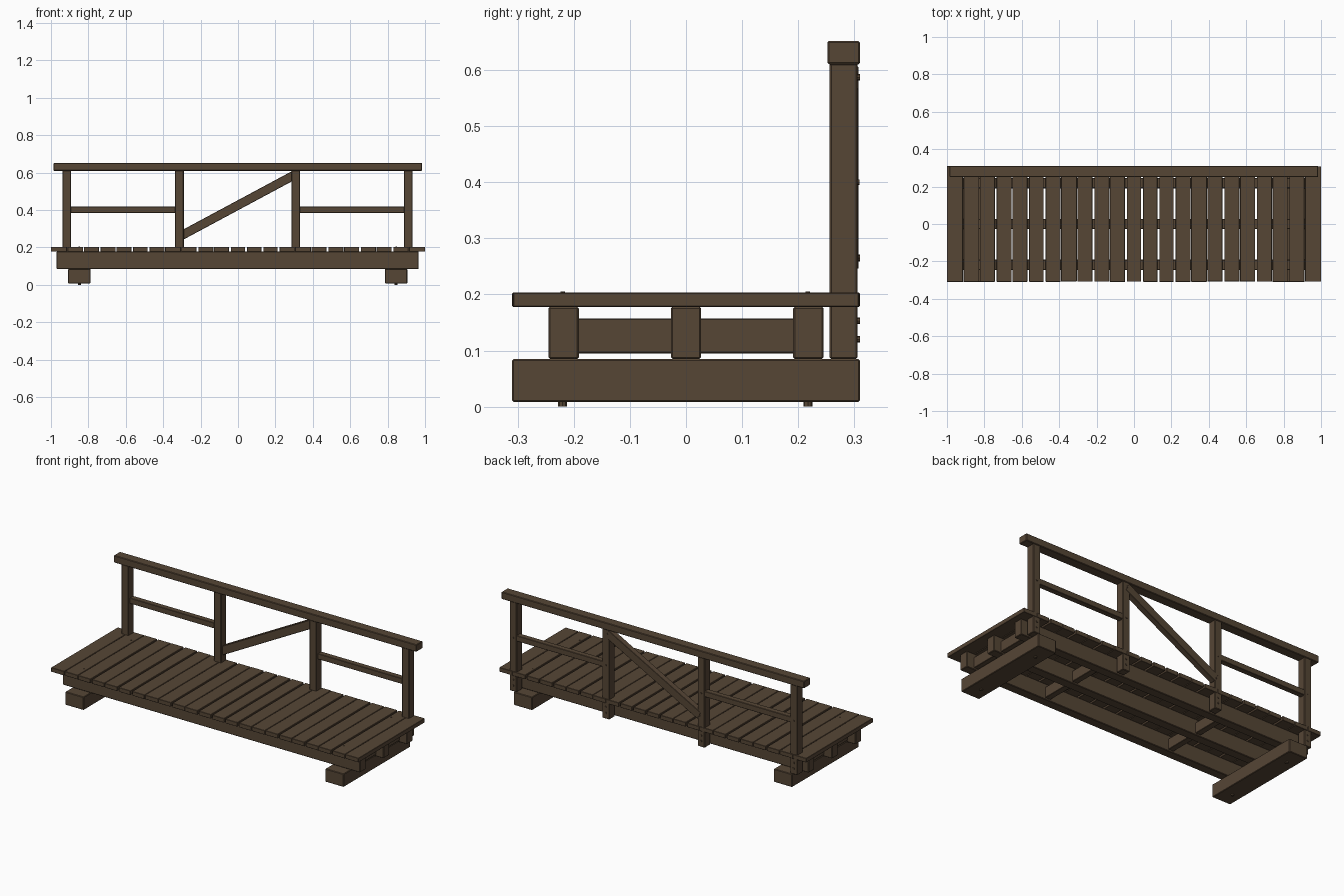
import bpy
import bmesh
import math
import random
from mathutils import Matrix, Vector

random.seed(4)
if "Cube" in bpy.data.objects:
    bpy.data.objects.remove(bpy.data.objects["Cube"], do_unlink=True)

COLOUR = (0.093, 0.061, 0.036, 1)
wood = bpy.data.materials.new("dark brown wood")
wood.use_nodes = True
wood.diffuse_color = COLOUR
wood.node_tree.nodes["Principled BSDF"].inputs["Base Color"].default_value = COLOUR


def finish(name, bm):
    mesh = bpy.data.meshes.new(name)
    bm.to_mesh(mesh)
    bm.free()
    mesh.materials.append(wood)
    obj = bpy.data.objects.new(name, mesh)
    bpy.context.collection.objects.link(obj)
    return obj


def beam(name, x, y, z, bevel=0.003):
    """Chamfered timber spanning the given (low, high) ranges."""
    spans = (x, y, z)
    centre = Vector([(a + b) / 2 for a, b in spans])
    size = Vector([b - a for a, b in spans])
    bm = bmesh.new()
    bmesh.ops.create_cube(bm, size=1)
    bmesh.ops.scale(bm, vec=size, verts=bm.verts)
    bmesh.ops.bevel(bm, geom=bm.edges[:], offset=bevel, segments=1, affect='EDGES')
    obj = finish(name, bm)
    obj.location = centre
    return obj


def bolt(name, centre, radius, depth, rotation=None):
    bm = bmesh.new()
    bmesh.ops.create_cone(bm, cap_ends=True, segments=8, radius1=radius,
                          radius2=radius, depth=depth,
                          matrix=rotation or Matrix.Identity(4))
    obj = finish(name, bm)
    obj.location = centre
    return obj


# Deck planks, some joints wider than others
COUNT = 23
PITCH = 2 / COUNT
wide_joints = {3, 5, 6, 9, 11, 12, 13, 14, 17, 19, 21}


def half_gap(joint):
    if joint in (0, COUNT):
        return 0
    return 0.005 if joint in wide_joints else 0.0015


for i in range(COUNT):
    trim = random.uniform(0, 0.003) if i else 0
    beam("deck_plank", (-1 + i * PITCH + half_gap(i), -1 + (i + 1) * PITCH - half_gap(i + 1)),
         (-0.31 + trim, 0.31 - trim), (0.178, 0.203), 0.0015)

# Three long stringers with cross blocking between them
for y in (-0.218, 0, 0.218):
    beam("stringer", (-0.97, 0.966), (y - 0.027, y + 0.027), (0.085, 0.178))
for x in (-0.9, -0.41, 0.42, 0.9):
    for y in (-0.109, 0.109):
        beam("blocking", (x - 0.018, x + 0.018), (y - 0.085, y + 0.085), (0.095, 0.157), 0.002)

# Ground sleepers and their bolts
for x in (-0.848, 0.845):
    beam("sleeper", (x - 0.06, x + 0.06), (-0.31, 0.31), (0.008, 0.085))
    for y in (-0.22, 0.217):
        bolt("sleeper_bolt", (x, y, 0.006), 0.008, 0.012)
        bolt("deck_bolt", (x, y, 0.202), 0.004, 0.006)

# Railing posts, bolted from the back
posts = (-0.916, -0.313, 0.308, 0.911)
across = Matrix.Rotation(math.pi / 2, 4, 'X')
for x in posts:
    beam("railing_post", (x - 0.023, x + 0.023), (0.256, 0.306), (0.085, 0.612))
    for z in (0.12, 0.153):
        bolt("post_bolt", (x, 0.306, z), 0.006, 0.008, across)

# Handrail and middle rails
beam("handrail", (-0.986, 0.985), (0.252, 0.31), (0.61, 0.652))
for a, b in (posts[:2], posts[2:]):
    beam("middle_rail", (a, b), (0.272, 0.305), (0.385, 0.418), 0.002)
    for x in (a, b):
        bolt("rail_nail", (x, 0.306, 0.4), 0.005, 0.006, across)

# Diagonal brace between the centre posts
low, high = Vector((-0.3, 0, 0.265)), Vector((0.3, 0, 0.587))
span = high - low
half = span.length / 2
brace = beam("diagonal_brace", (-half, half), (0.272, 0.307), (-0.024, 0.024), 0.002)
middle = (low + high) / 2
brace.location = (middle.x, brace.location.y, middle.z)
brace.rotation_euler.y = -math.atan2(span.z, span.x)
for end in (low, high):
    bolt("brace_nail", (end.x, 0.307, end.z), 0.006, 0.006, across)
